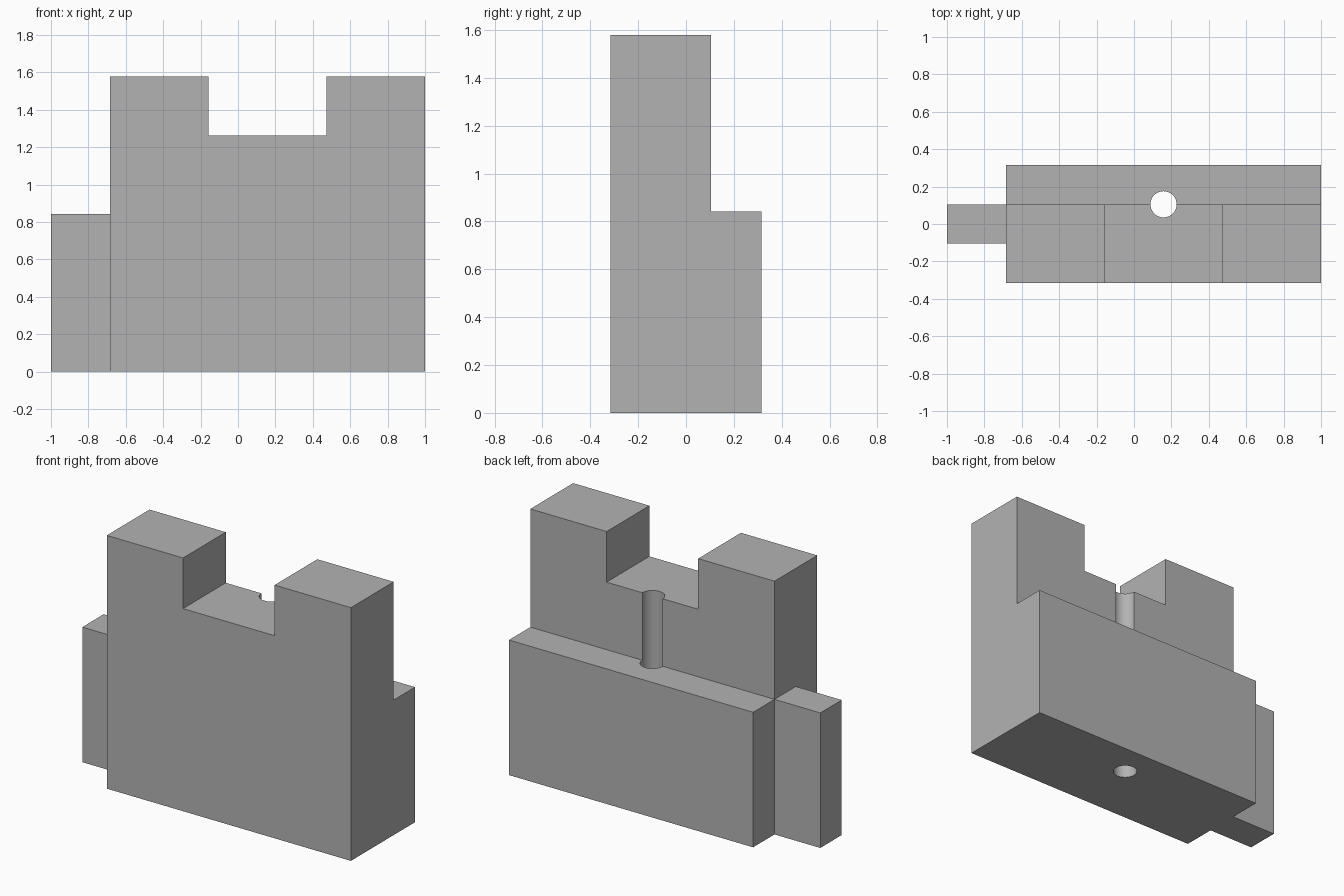
import bpy
import math
from mathutils import Vector

if "Cube" in bpy.data.objects:
    bpy.data.objects.remove(bpy.data.objects["Cube"], do_unlink=True)

U = 2 / 19  # module the whole block is laid out on

grey = bpy.data.materials.new("plain grey")
grey.use_nodes = True
grey.diffuse_color = (0.45, 0.45, 0.45, 1)
grey.node_tree.nodes["Principled BSDF"].inputs["Base Color"].default_value = (0.45, 0.45, 0.45, 1)


def box(name, low, high):
    """Box between two corners given in modules."""
    low, high = Vector(low) * U, Vector(high) * U
    bpy.ops.mesh.primitive_cube_add(size=1, location=(low + high) / 2)
    ob = bpy.context.object
    ob.name = name
    ob.scale = high - low
    bpy.ops.object.transform_apply(location=True, rotation=False, scale=True)
    ob.data.materials.append(grey)
    return ob


def cut(target, cutter):
    """Subtract the cutter from the target, then discard it."""
    cutter.hide_render = True
    mod = target.modifiers.new("cut", "BOOLEAN")
    mod.operation = "DIFFERENCE"
    mod.solver = "EXACT"
    mod.object = cutter
    bpy.ops.object.select_all(action="DESELECT")
    target.select_set(True)
    bpy.context.view_layer.objects.active = target
    bpy.ops.object.modifier_apply(modifier=mod.name)
    bpy.data.objects.remove(cutter, do_unlink=True)


# Main block
body = box("main_block", (-6.5, -3, 0), (9.5, 3, 15))

# Rear ledge and top notch
cut(body, box("ledge_cutter", (-8, 1, 8), (11, 5, 17)))
cut(body, box("notch_cutter", (-1.5, -5, 12), (4.5, 5, 17)))

# Vertical bore, running down the rear wall and through the ledge
bpy.ops.mesh.primitive_cylinder_add(vertices=48, radius=0.07, depth=4,
                                    location=(1.5 * U, U, 0.5))
bore = bpy.context.object
bore.name = "bore_cutter"
bore.data.materials.append(grey)
cut(body, bore)
bpy.ops.object.shade_smooth_by_angle(angle=math.radians(30))

# Side tab
box("side_tab", (-9.5, -1, 0), (-6.5, 1, 8))
